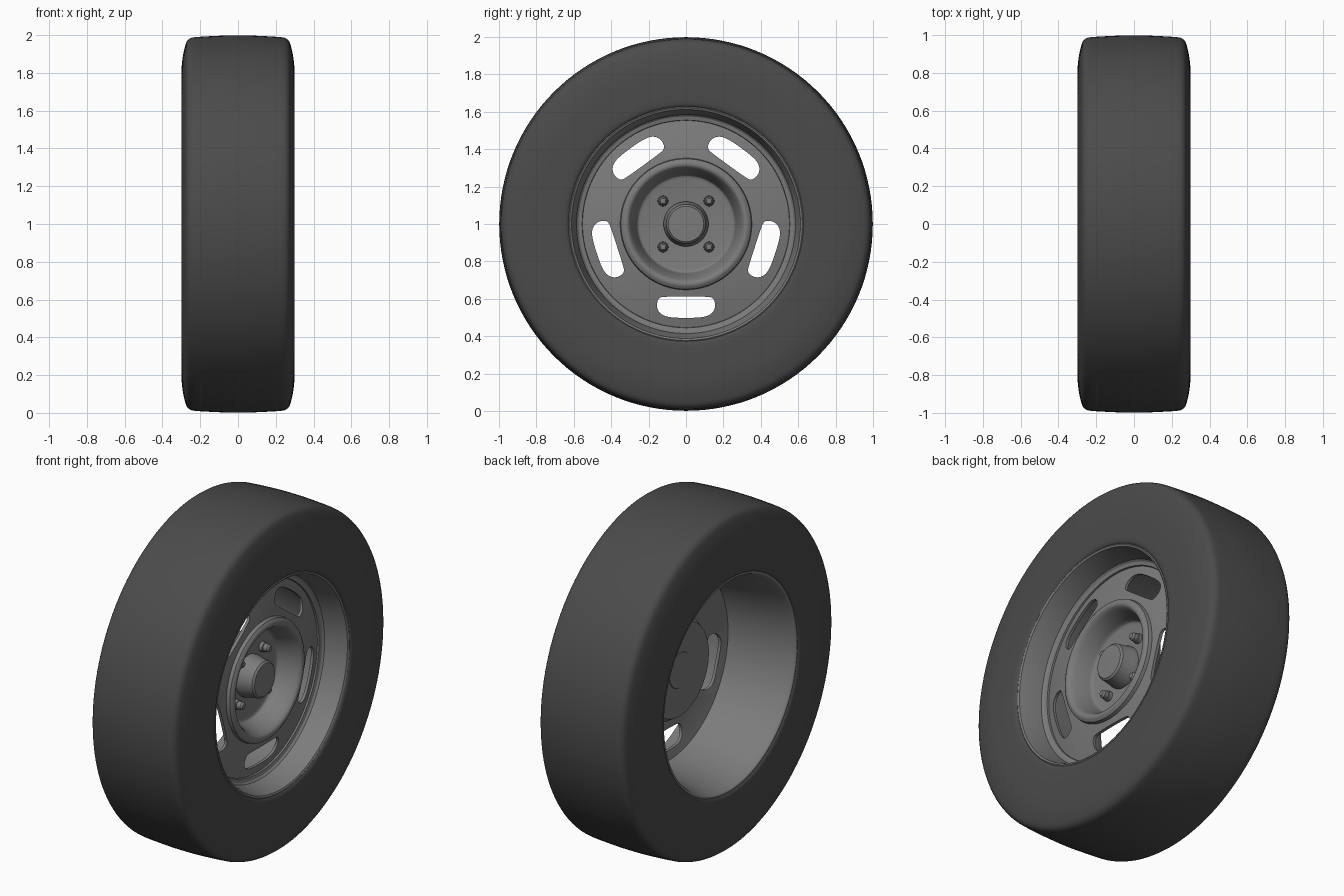
import bpy, bmesh
from math import sin, cos, pi, radians

if "Cube" in bpy.data.objects:
    bpy.data.objects.remove(bpy.data.objects["Cube"])


def material(name, v):
    m = bpy.data.materials.new(name)
    m.diffuse_color = (v, v, v, 1)
    m.use_nodes = True
    m.node_tree.nodes["Principled BSDF"].inputs["Base Color"].default_value = m.diffuse_color
    return m


RUBBER = material("rubber", 0.07)
STEEL = material("steel", 0.2)


def soften(pts, times=2, closed=False):
    """Corner cutting that turns a few points into a smooth curve."""
    for _ in range(times):
        out = [] if closed else [pts[0]]
        pairs = list(zip(pts, pts[1:] + pts[:1])) if closed else list(zip(pts, pts[1:]))
        for a, b in pairs:
            for t in (0.25, 0.75):
                out.append((a[0] + (b[0] - a[0]) * t, a[1] + (b[1] - a[1]) * t))
        pts = out if closed else out + [pts[-1]]
    return pts


def finish(ob, mat, angle=30):
    ob.data.materials.append(mat)
    bpy.ops.object.select_all(action='DESELECT')
    ob.select_set(True)
    bpy.context.view_layer.objects.active = ob
    bpy.ops.object.shade_smooth_by_angle(angle=radians(angle))


def make_object(name, bm):
    me = bpy.data.meshes.new(name)
    bm.to_mesh(me)
    bm.free()
    ob = bpy.data.objects.new(name, me)
    bpy.context.collection.objects.link(ob)
    return ob


def lathe(name, profile, cy=0, cz=1, n=128):
    """Spin an (x, radius) profile around an axis parallel to x."""
    bm = bmesh.new()
    rings = [[bm.verts.new((x, cy + r * cos(2 * pi * j / n), cz + r * sin(2 * pi * j / n)))
              for j in range(n)] for x, r in profile]
    for a, b in zip(rings, rings[1:]):
        for j in range(n):
            k = (j + 1) % n
            bm.faces.new((a[j], a[k], b[k], b[j]))
    bmesh.ops.remove_doubles(bm, verts=bm.verts, dist=1e-5)
    return make_object(name, bm)


# Tyre: rounded tread and flat sidewalls
half = [(0.285, 0.625), (0.298, 0.64), (0.30, 0.70), (0.30, 0.84), (0.285, 0.93),
        (0.265, 0.985), (0.20, 0.992), (0.0, 1.001)]
tyre = lathe("tyre", soften([(-x, r) for x, r in half] + half[-2::-1]))
finish(tyre, RUBBER)

# Rim barrel: stepped lip at the front, smooth taper to the back
front_lip = [(0.285, 0.63), (0.29, 0.622), (0.285, 0.612), (0.22, 0.595), (0.155, 0.585),
             (0.145, 0.575), (0.14, 0.555), (0.11, 0.55)]
barrel = soften([(0.11, 0.55), (0.05, 0.555), (-0.12, 0.575), (-0.23, 0.595),
                 (-0.285, 0.612), (-0.29, 0.622), (-0.285, 0.63)])
rim = lathe("rim", front_lip + barrel[1:])
finish(rim, STEEL)

# Wheel disc with a raised ring and a dished hub plate
dish = soften([(0.19, 0.348), (0.205, 0.325), (0.195, 0.30), (0.12, 0.272), (0.075, 0.262), (0.07, 0.245)])
disc = lathe("wheel_disc", [(0.04, 0), (0.04, 0.27), (0.15, 0.335), (0.14, 0.45), (0.11, 0.553),
                            (0.13, 0.553), (0.155, 0.45), (0.17, 0.352)] + dish + [(0.07, 0)])

# Five rounded slots cut through the disc
side = [(0.06, 0.502), (0.12, 0.492), (0.15, 0.465), (0.158, 0.43), (0.145, 0.392), (0.10, 0.388)]
outline = soften(side + [(-u, r) for u, r in reversed(side)], closed=True)
bm = bmesh.new()
for i in range(5):
    a = -pi / 2 + i * 2 * pi / 5
    ends = [[bm.verts.new((x, r * cos(a) - u * sin(a), 1 + r * sin(a) + u * cos(a)))
             for u, r in outline] for x in (0.08, 0.25)]
    bm.faces.new(ends[0])
    bm.faces.new(ends[1][::-1])
    for j in range(len(outline)):
        k = (j + 1) % len(outline)
        bm.faces.new((ends[0][j], ends[1][j], ends[1][k], ends[0][k]))
bmesh.ops.recalc_face_normals(bm, faces=bm.faces)
cutter = make_object("slot_cutter", bm)
cutter.hide_render = True
mod = disc.modifiers.new("slots", 'BOOLEAN')
mod.operation, mod.object, mod.solver = 'DIFFERENCE', cutter, 'EXACT'
bpy.context.view_layer.objects.active = disc
bpy.ops.object.modifier_apply(modifier=mod.name)
bpy.data.objects.remove(cutter)
finish(disc, STEEL)

# Centre cap
cap = lathe("centre_cap", [(0.037, 0), (0.037, 0.10), (0.06, 0.12), (0.085, 0.12), (0.10, 0.115),
                           (0.165, 0.105), (0.175, 0.095), (0.177, 0)], n=64)
finish(cap, STEEL)

# Four wheel nuts
for sy in (-1, 1):
    for sz in (-1, 1):
        nut = lathe("wheel_nut", [(0.06, 0), (0.06, 0.029), (0.09, 0.028), (0.092, 0.023),
                                  (0.115, 0.022), (0.125, 0.014), (0.127, 0)],
                    cy=0.123 * sy, cz=1 + 0.123 * sz, n=24)
        finish(nut, STEEL)
